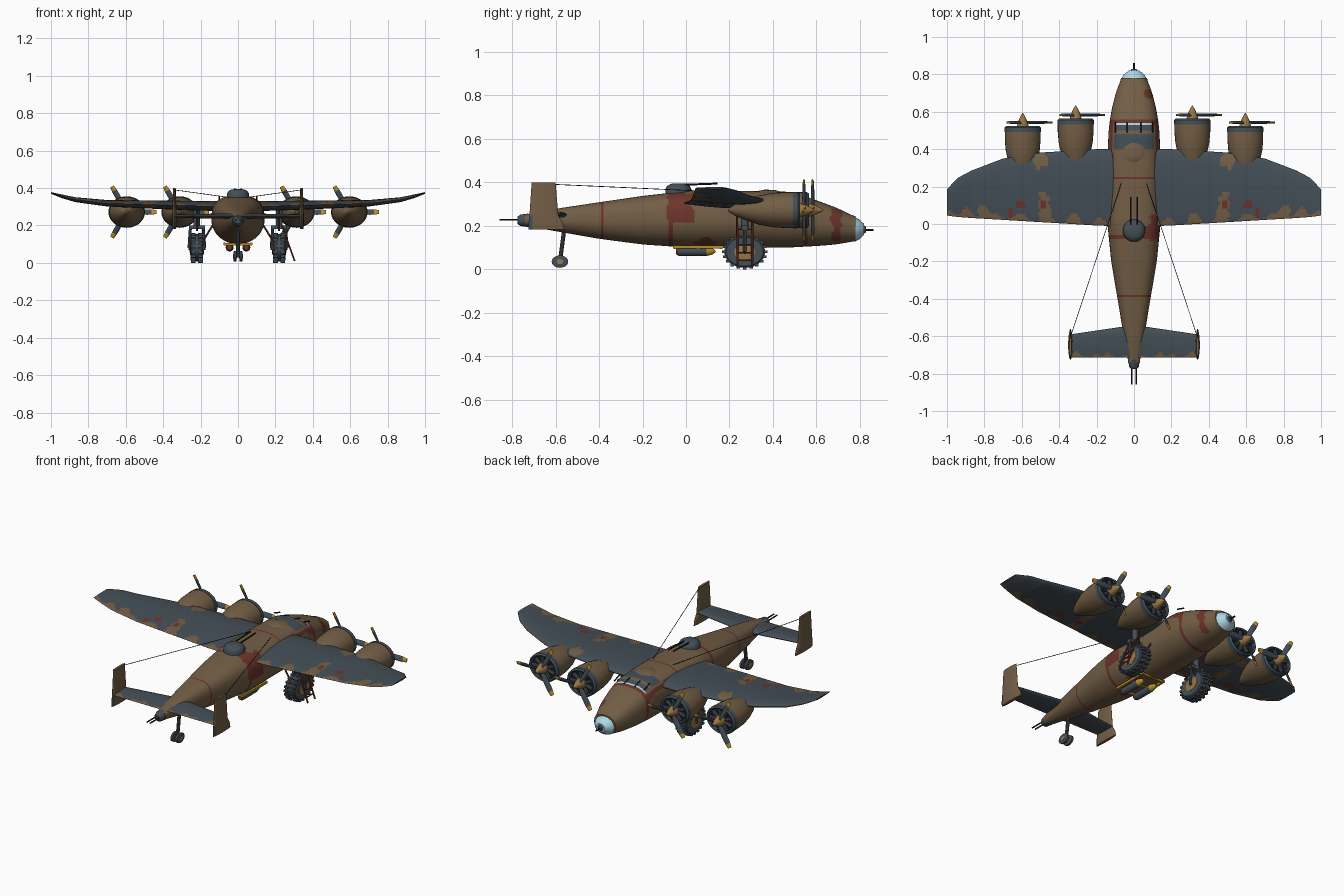
import bpy, bmesh, math
from mathutils import Vector, noise

if "Cube" in bpy.data.objects:
    bpy.data.objects.remove(bpy.data.objects["Cube"])

COLOURS = {
    "brown": (.17, .112, .06), "slate": (.058, .078, .095), "rust": (.15, .035, .024),
    "yellow": (.47, .27, .02), "glass": (.42, .68, .78), "black": (.012, .013, .016),
    "tan": (.33, .18, .06),
}
MATS = {}
for key, rgb in COLOURS.items():
    m = bpy.data.materials.new(key)
    m.use_nodes = True
    m.diffuse_color = (*rgb, 1)
    m.node_tree.nodes["Principled BSDF"].inputs["Base Color"].default_value = (*rgb, 1)
    MATS[key] = m


def finish(name, bm, rule, angle=35):
    """Turn a bmesh into an object; rule is a colour name or a function of the face centre."""
    bmesh.ops.recalc_face_normals(bm, faces=bm.faces)
    used = []
    for f in bm.faces:
        key = rule if isinstance(rule, str) else rule(f.calc_center_median())
        if key not in used:
            used.append(key)
        f.material_index = used.index(key)
    me = bpy.data.meshes.new(name)
    bm.to_mesh(me)
    bm.free()
    for key in used:
        me.materials.append(MATS[key])
    ob = bpy.data.objects.new(name, me)
    bpy.context.collection.objects.link(ob)
    bpy.ops.object.select_all(action="DESELECT")
    ob.select_set(True)
    bpy.context.view_layer.objects.active = ob
    bpy.ops.object.shade_smooth_by_angle(angle=math.radians(angle))
    return ob


def loft(name, rings, rule, angle=35):
    """Skin a row of closed rings and cap both ends."""
    bm = bmesh.new()
    rows = [[bm.verts.new(p) for p in ring] for ring in rings]
    n = len(rows[0])
    for a, b in zip(rows, rows[1:]):
        for i in range(n):
            j = (i + 1) % n
            bm.faces.new((a[i], a[j], b[j], b[i]))
    bm.faces.new(rows[0])
    bm.faces.new(rows[-1])
    return finish(name, bm, rule, angle)


def circle(n):
    return [(math.cos(math.tau * i / n), math.sin(math.tau * i / n)) for i in range(n)]


def turned(name, centre, profile, rule, axis="y", squash=1.0, n=28, angle=35):
    """Lathe (offset, radius) pairs along y, x or z, with z optionally squashed."""
    cx, cy, cz = centre
    place = {"y": lambda d, u, v: (cx + u, cy + d, cz + v * squash),
             "x": lambda d, u, v: (cx + d, cy + u, cz + v * squash),
             "z": lambda d, u, v: (cx + u, cy + v, cz + d)}[axis]
    return loft(name, [[place(d, r * u, r * v) for u, v in circle(n)] for d, r in profile], rule, angle)


def rod(name, a, b, r, rule, n=8):
    a, b = Vector(a), Vector(b)
    q = (b - a).to_track_quat("Z", "Y")
    return loft(name, [[p + q @ Vector((r * u, r * v, 0)) for u, v in circle(n)] for p in (a, b)], rule)


def box(name, centre, size, rule):
    bm = bmesh.new()
    bmesh.ops.create_cube(bm, size=1)
    for v in bm.verts:
        v.co = Vector(c + s * k for c, s, k in zip(centre, size, v.co))
    return finish(name, bm, rule)


def sample(table, t):
    """Linear lookup in rows that start with their key."""
    t = max(table[0][0], min(table[-1][0], t))
    for a, b in zip(table, table[1:]):
        if t <= b[0]:
            k = (t - a[0]) / (b[0] - a[0])
            return [p + (q - p) * k for p, q in zip(a[1:], b[1:])]


def blob(c, x, y, rx, ry):
    return math.hypot((c.x - x) / rx, (c.y - y) / ry) < 1 + .7 * noise.noise(c * 22)


# Fuselage: y, half width, bottom, top
BODY = [(-.74, .03, .2, .25), (-.6, .055, .175, .278), (-.4, .088, .14, .308), (-.2, .122, .114, .337),
        (0, .142, .1, .36), (.3, .142, .1, .36), (.48, .137, .1, .356), (.55, .13, .104, .335),
        (.62, .118, .108, .31), (.7, .098, .115, .28), (.78, .067, .13, .24)]


def body_ring(y, n=56):
    w, lo, hi = [sum(vals) / 5 for vals in zip(*[sample(BODY, y + d * .012) for d in range(-2, 3)])]
    mid, h = (lo + hi) / 2, (hi - lo) / 2
    ring = []
    for u, v in circle(n):
        e = .72 if v > 0 else 1
        ring.append((w * math.copysign(abs(u) ** e, u), y, mid + h * math.copysign(abs(v) ** e, v)))
    return ring


def body_colour(c):
    ax, top = abs(c.x), c.z > .25
    if min(abs(c.y - s) for s in (-.385, -.07, .55)) < .006 or (top and abs(c.y - .245) < .006):
        return "rust"
    if top and .25 < c.y < .55 and .113 < ax < .128:
        return "rust"
    if top and ax < .1 and .532 < c.y < .545:
        return "glass"
    if top and ax < .105 and (.5 < c.y < .532 or .4 < c.y < .485):
        return "slate"
    if c.x > 0 and (blob(c, .08, .69, .025, .025) or (c.z > .22 and blob(c, .11, -.02, .05, .06))
                    or (c.z < .15 and blob(c, .07, .09, .04, .04))):
        return "rust"
    return "brown"


loft("fuselage", [body_ring(-.74 + .01 * i) for i in range(153)], body_colour, 50)

# Nose glazing, tail turret and guns
turned("nose_glazing", (0, .78, .183), [(0, .066), (.018, .055), (.034, .036), (.04, .03)], "glass", squash=.83, n=16)
turned("nose_gun_mount", (0, .818, .183), [(0, .02), (.01, .013)], "slate", n=12)
rod("nose_gun", (0, .82, .18), (0, .862, .18), .005, "black")
turned("tail_turret", (0, -.775, .225), [(0, .016), (.012, .026), (.05, .031)], "slate", n=16)
for x in (-.011, .011):
    rod("tail_gun", (x, -.77, .228), (x, -.857, .228), .004, "black")

# Canopy hump and windscreen bars
turned("canopy_hump", (0, .3, .325), [(0, .03), (.02, .065), (.06, .082), (.11, .08), (.14, .06)], "brown", squash=.5)
for x in (-.1, -.035, .035, .1):
    rod("windscreen_bar", (x, .49, .352), (x, .545, .335), .004, "black", 6)

# Dorsal turret with twin guns
turned("dorsal_turret", (0, -.035, .34), [(0, .06), (.028, .06), (.043, .052), (.053, .034), (.055, .012)],
       "slate", axis="z", n=20)
for x in (-.017, .017):
    rod("dorsal_gun", (x, -.03, .388), (x, .145, .394), .0045, "black")

# Wings: distance from middle, leading edge, trailing edge, height, half thickness
WING = [(0, .4, -.015, .305, .025), (.2, .4, -.008, .305, .024), (.5, .382, .01, .313, .02),
        (.7, .35, .022, .319, .016), (.87, .285, .032, .338, .012), (.945, .245, .038, .357, .009),
        (1, .185, .045, .374, .004)]


def wing_ring(x, table, n=48):
    lead, trail, z, t = sample(table, abs(x))
    mid, h = (lead + trail) / 2, (lead - trail) / 2
    return [(x, mid + h * u, z + t * v * (1 + .45 * u)) for u, v in circle(n)]


def wing_colour(c):
    p = Vector((abs(c.x), c.y, c.z))
    if any(blob(p, *b) for b in ((.61, .1, .03, .025), (.48, .1, .018, .03), (.66, .06, .012, .03))):
        return "rust"
    if blob(p, .48, .1, .03, .11) or blob(p, .49, .34, .04, .035) or blob(p, .8, .05, .04, .05):
        return "brown"
    edge = sample(WING, p.x)[1]
    return "brown" if p.y < edge + .02 + .08 * noise.noise(Vector((p.x * 14, 1, 2))) else "slate"


loft("wing", [wing_ring(-1 + i / 100, WING) for i in range(201)], wing_colour, 50)

# Tailplane and twin fins
TAIL = [(0, -.54, -.715, .25, .014), (.34, -.59, -.715, .25, .009)]
loft("tailplane", [wing_ring(-.34 + i * .01, TAIL, 36) for i in range(69)],
     lambda c: "brown" if c.y < -.705 + .05 * noise.noise(Vector((abs(c.x) * 18, 3, 1))) else "slate", 50)
FIN = [(.182, -.56, -.725, .009), (.21, -.565, -.725, .012), (.25, -.588, -.72, .012), (.4, -.6, -.71, .007)]


def fin_ring(x, z):
    front, back, t = sample(FIN, z)
    return [(x + t * v, (front + back) / 2 + (front - back) / 2 * u, z) for u, v in circle(28)]


for s, side in ((1, "left"), (-1, "right")):
    loft(side + "_fin", [fin_ring(s * .34, .182 + i * .0109) for i in range(21)],
         lambda c: "slate" if c.y < -.705 and c.z < .25 else "brown", 50)
    rod(side + "_aerial_wire", (s * .338, -.6, .39), (s * .06, .24, .352), .0018, "black", 5)


# Engines: cowling, ring, radial cylinders, spinner and three-bladed propeller
def engine(name, x, front):
    z = .272
    turned(name + "_nacelle", (x, front, z),
           [(-.33, .008), (-.3, .03), (-.25, .055), (-.19, .078), (-.13, .091), (-.07, .096), (-.03, .096)],
           "brown", squash=.86, angle=50)
    turned(name + "_cowl_ring", (x, front, z),
           [(-.032, .085), (-.032, .098), (-.01, .097), (0, .088), (-.004, .08), (-.025, .078)], "slate", squash=.86)
    turned(name + "_core", (x, front, z), [(-.026, .08), (-.022, .078)], "black", squash=.86)
    for i in range(9):
        a = math.tau * i / 9
        d = Vector((math.cos(a), 0, math.sin(a) * .86))
        o = Vector((x, front - .013, z))
        rod(name + "_cylinder", o + d * .025, o + d * .074, .011, "slate")
    turned(name + "_spinner", (x, front, z), [(-.025, .032), (.005, .03), (.03, .022), (.055, .01), (.068, .002)],
           "tan", n=16, angle=50)
    for i in range(3):
        a = math.tau * i / 3
        out, side = Vector((math.cos(a), 0, math.sin(a))), Vector((-math.sin(a), 0, math.cos(a)))
        rings = []
        for r, w in ((.015, .008), (.05, .015), (.11, .016), (.132, .015), (.158, .011)):
            pitch = math.radians(40 - 150 * r)
            chord = side * math.cos(pitch) + Vector((0, math.sin(pitch), 0))
            thick = out.cross(chord)
            o = Vector((x, front + .018, z)) + out * r
            rings.append([o + chord * w * u + thick * .004 * v for u, v in circle(10)])
        loft(name + "_blade", rings,
             lambda c, x=x: "yellow" if math.hypot(c.x - x, c.z - z) > .134 else "slate")


for s, side in ((1, "left"), (-1, "right")):
    engine(side + "_inner_engine", s * .312, .565)
    engine(side + "_outer_engine", s * .595, .525)

    # Main wheel with tread blocks, hub and struts
    x, y, z = s * .22, .27, .08
    turned(side + "_tyre", (x, y, z), [(-.034, .045), (-.034, .085), (-.026, .094), (.026, .094), (.034, .085),
           (.034, .045)], "slate", axis="x", squash=.78, n=32)
    for i in range(20):
        a = math.tau * i / 20
        for k in (-1, 1):
            box(side + "_tread_block", (x + k * .019, y + .096 * math.cos(a), z + .075 * math.sin(a)),
                (.026, .016, .012), "slate")
    turned(side + "_hub", (x, y, z), [(-.038, .03), (-.036, .048), (.036, .048), (.038, .03)], "tan",
           axis="x", squash=.78, n=20)
    for k in (-.042, .042):
        rod(side + "_fork", (x + k, y, z), (x + k * .8, y, .2), .008, "slate")
    rod(side + "_axle", (x - .045, y, z), (x + .045, y, z), .01, "slate")
    box(side + "_fork_bridge", (x, y, .19), (.085, .03, .02), "slate")
    rod(side + "_leg", (x, y, .185), (x, y, .3), .017, "slate", 12)
    for k in (-.035, .035):
        rod(side + "_brace", (s * .185, y + k, .12), (s * .13, y + k, .21), .005, "rust")
        rod(side + "_stay", (x, y + k, .17), (x, y + k, .3), .005, "rust")

    # Bomb racks and bombs
    box(side + "_bomb_rack", (s * .072, .055, .102), (.012, .23, .014), "yellow")
    for yc in (-.05, .055, .16):
        box(side + "_rack_bar", (s * .04, yc, .1), (.07, .012, .012), "yellow")
    turned(side + "_bomb", (s * .045, -.045, .082), [(0, .014), (.01, .02), (.03, .021), (.14, .021), (.168, .014),
           (.18, .004)], lambda c: "rust" if c.y < -.025 else "yellow" if c.y > .105 else "slate", n=16)

    # Twin tail wheels
    turned(side + "_tail_wheel", (s * .016, -.58, .035),
           [(-.008, .03), (-.006, .038), (.006, .038), (.008, .03)], "slate", axis="x", squash=.75, n=20)
    turned(side + "_tail_hub", (s * .016, -.58, .035), [(-.0095, .016), (.0095, .016)], "tan",
           axis="x", squash=.75, n=14)
rod("tail_wheel_axle", (-.02, -.58, .035), (.02, -.58, .035), .007, "slate")
rod("tail_wheel_leg", (0, -.58, .035), (0, -.558, .2), .01, "slate", 10)

# Boarding ladder leaning beside the left wheel
for y in (.237, .305):
    rod("ladder_rail", (.235, y, .2), (.303, y, .01), .005, "rust", 6)
for i in range(5):
    k = .08 + i * .19
    rod("ladder_rung", (.235 + .068 * k, .237, .2 - .19 * k), (.235 + .068 * k, .305, .2 - .19 * k), .004, "rust", 6)
